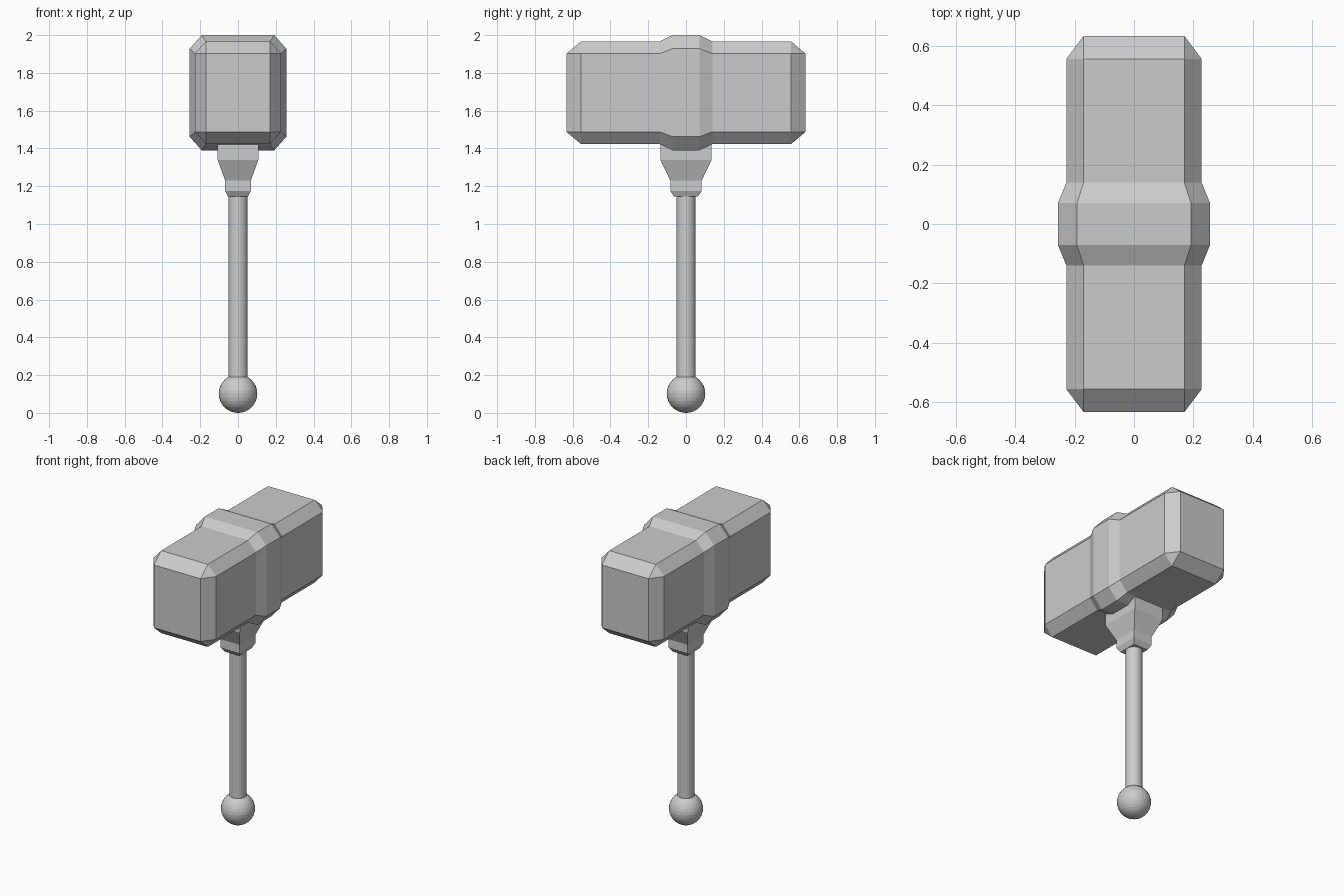
import bpy
import bmesh

cube = bpy.data.objects.get("Cube")
if cube:
    bpy.data.objects.remove(cube, do_unlink=True)

grey = bpy.data.materials.new("plain grey")
grey.use_nodes = True
grey.diffuse_color = (0.6, 0.6, 0.6, 1)
grey.node_tree.nodes["Principled BSDF"].inputs["Base Color"].default_value = grey.diffuse_color


def loft(name, rings):
    """Skin a row of equal-length point rings and cap both ends."""
    bm = bmesh.new()
    loops = [[bm.verts.new(p) for p in ring] for ring in rings]
    count = len(loops[0])
    for a, b in zip(loops, loops[1:]):
        for i in range(count):
            j = (i + 1) % count
            bm.faces.new((a[i], a[j], b[j], b[i]))
    bm.faces.new(loops[0])
    bm.faces.new(loops[-1])
    # Merge the collapsed corners so that they become triangles
    bmesh.ops.remove_doubles(bm, verts=bm.verts, dist=0.0001)
    bmesh.ops.recalc_face_normals(bm, faces=bm.faces)
    mesh = bpy.data.meshes.new(name)
    bm.to_mesh(mesh)
    bm.free()
    mesh.materials.append(grey)
    obj = bpy.data.objects.new(name, mesh)
    bpy.context.collection.objects.link(obj)
    return obj


def octagon(y, half_x, flat_x, half_z, flat_z, mid_z=1.695):
    """Chamfered rectangle across the head at depth y."""
    quarter = [(half_x, flat_z), (flat_x, half_z)]
    outline = quarter + [(-x, z) for x, z in reversed(quarter)]
    outline += [(-x, -z) for x, z in outline]
    return [(x, y, mid_z + z) for x, z in outline]


def rectangle(z, half_x, half_y):
    return [(half_x * sx, half_y * sy, z)
            for sx, sy in ((1, 1), (-1, 1), (-1, -1), (1, -1))]


# Hammer head: chamfered block with a raised band around the middle
end = (0.17, 0.17, 0.207, 0.207)
body = (0.228, 0.17, 0.272, 0.207)
band = (0.256, 0.192, 0.305, 0.233)
half = [(0.633, end), (0.556, body), (0.139, body), (0.071, band)]
stations = [(-y, s) for y, s in half] + half[::-1]
loft("hammer_head", [octagon(y, *s) for y, s in stations])

# Stepped collar below the head
steps = [(1.145, 0.053, 0.063), (1.175, 0.068, 0.083), (1.23, 0.068, 0.083),
         (1.34, 0.108, 0.136), (1.43, 0.108, 0.136)]
loft("collar", [rectangle(*s) for s in steps])

# Handle shaft
bpy.ops.mesh.primitive_cylinder_add(vertices=32, radius=0.051, depth=1.06,
                                    location=(0, 0, 0.66))
shaft = bpy.context.object
shaft.name = "handle_shaft"
shaft.data.materials.append(grey)

# Round pommel
bpy.ops.mesh.primitive_uv_sphere_add(segments=32, ring_count=16, radius=0.102,
                                     location=(0, 0, 0.102))
pommel = bpy.context.object
pommel.name = "pommel"
pommel.data.materials.append(grey)
